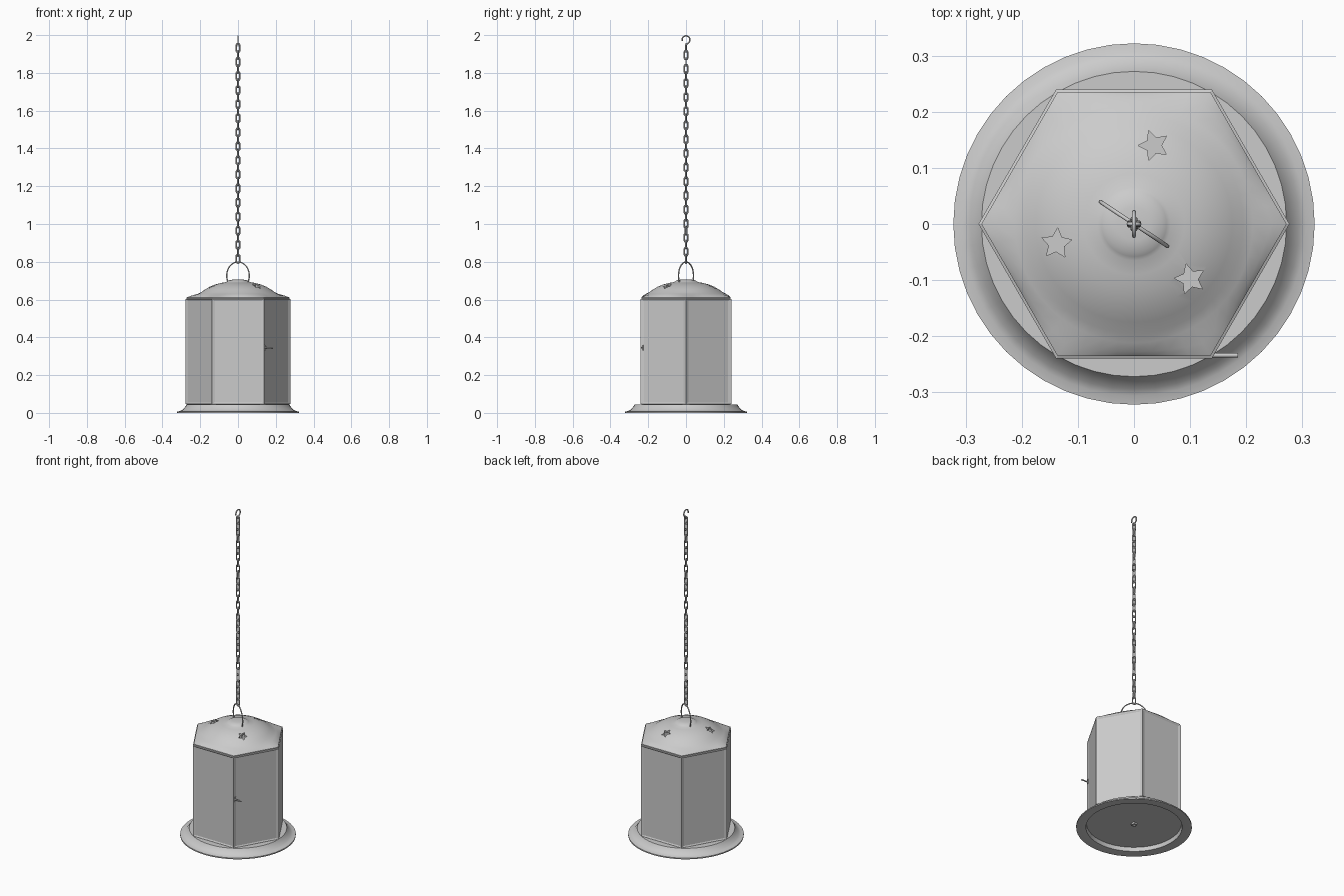
import bpy, bmesh, math, random
from mathutils import Vector, Matrix

random.seed(4)
if "Cube" in bpy.data.objects:
    bpy.data.objects.remove(bpy.data.objects["Cube"])

metal = bpy.data.materials.new("grey_metal")
GREY = (0.6, 0.6, 0.6, 1)
metal.use_nodes = True
metal.diffuse_color = GREY
metal.node_tree.nodes["Principled BSDF"].inputs["Base Color"].default_value = GREY

HEX = 0.272
TAU = math.tau


def add_object(name, data):
    obj = bpy.data.objects.new(name, data)
    bpy.context.scene.collection.objects.link(obj)
    data.materials.append(metal)
    return obj


def from_bmesh(name, bm):
    bmesh.ops.recalc_face_normals(bm, faces=bm.faces)
    mesh = bpy.data.meshes.new(name)
    bm.to_mesh(mesh)
    bm.free()
    return add_object(name, mesh)


def select_only(obj):
    bpy.ops.object.select_all(action="DESELECT")
    obj.select_set(True)
    bpy.context.view_layer.objects.active = obj


def smooth(obj, angle=35):
    select_only(obj)
    bpy.ops.object.shade_smooth_by_angle(angle=math.radians(angle))


def apply_modifier(obj, kind, **settings):
    mod = obj.modifiers.new(kind, kind)
    for key, value in settings.items():
        setattr(mod, key, value)
    select_only(obj)
    bpy.ops.object.modifier_apply(modifier=mod.name)


def bridge(bm, lower, upper):
    n = len(lower)
    for i in range(n):
        bm.faces.new((lower[i], lower[(i + 1) % n], upper[(i + 1) % n], upper[i]))


def lathe(name, profile, segments=48):
    """Spin an open profile that starts and ends on the axis."""
    bm = bmesh.new()
    rings = [[bm.verts.new((r * math.cos(TAU * i / segments), r * math.sin(TAU * i / segments), z))
              for i in range(segments)] for r, z in profile]
    for a, b in zip(rings, rings[1:]):
        bridge(bm, a, b)
    bmesh.ops.remove_doubles(bm, verts=bm.verts, dist=1e-5)
    obj = from_bmesh(name, bm)
    smooth(obj)
    return obj


def wire(name, points, radius, cyclic=False, smooth_path=True):
    """Round wire along a path."""
    curve = bpy.data.curves.new(name, "CURVE")
    curve.dimensions = "3D"
    curve.bevel_depth = radius
    curve.bevel_resolution = 2
    curve.use_fill_caps = True
    spline = curve.splines.new("POLY")
    spline.points.add(len(points) - 1)
    for p, co in zip(spline.points, points):
        p.co = (*co, 1)
    spline.use_cyclic_u = cyclic
    spline.use_smooth = smooth_path
    return add_object(name, curve)


# Flared base dish, hollow below, with a small nut under it
lathe("base_dish", [(0, 0.044), (0.272, 0.044), (0.278, 0.034), (0.294, 0.016), (0.306, 0.01),
                    (0.322, 0.007), (0.322, 0), (0.29, 0), (0.268, 0.002), (0.264, 0.026), (0, 0.026)])
lathe("base_nut", [(0, 0.03), (0.018, 0.03), (0.018, 0.016), (0.009, 0.016), (0.009, 0.02), (0, 0.02)], 6)

# Six-sided body with a sunk panel on every side
bm = bmesh.new()
low, high = ([bm.verts.new((0.268 * math.cos(TAU * i / 6), 0.268 * math.sin(TAU * i / 6), z))
              for i in range(6)] for z in (0.044, 0.606))
bridge(bm, low, high)
bmesh.ops.recalc_face_normals(bm, faces=bm.faces)
bmesh.ops.inset_individual(bm, faces=bm.faces[:], thickness=0.014, depth=-0.006)
body = from_bmesh("body_walls", bm)
apply_modifier(body, "SOLIDIFY", thickness=0.01, offset=-1)

# Roof: hexagonal rim that blends into a round dome with a raised cap
SEG = 48


def hex_radius(angle):
    return HEX * math.cos(math.pi / 6) / math.cos(angle % (math.pi / 3) - math.pi / 6)


dome = [(0.212, 0.630), (0.195, 0.639), (0.175, 0.653), (0.15, 0.668), (0.12, 0.680),
        (0.09, 0.688), (0.065, 0.692), (0.058, 0.696), (0.05, 0.701), (0.03, 0.705)]
bm = bmesh.new()
angles = [TAU * i / SEG for i in range(SEG)]


def ring(radius, z):
    return [bm.verts.new((radius(a) * math.cos(a), radius(a) * math.sin(a), z)) for a in angles]


rings = [ring(hex_radius, 0.604), ring(hex_radius, 0.611),
         ring(lambda a: 0.5 * hex_radius(a) + 0.11, 0.621)]
rings += [ring(lambda a, r=r: r, z) for r, z in dome]
for a, b in zip(rings, rings[1:]):
    bridge(bm, a, b)
bm.faces.new(rings[-1])
roof = from_bmesh("roof", bm)
apply_modifier(roof, "SOLIDIFY", thickness=0.012, offset=-1)

# Star openings through the roof
for x, y, turn in ((0.035, 0.14, 108), (-0.138, -0.035, 14), (0.1, -0.098, 105)):
    bm = bmesh.new()
    low, high = ([bm.verts.new((x + r * math.cos(t), y + r * math.sin(t), z))
                  for i in range(10)
                  for r, t in [((0.028, 0.014)[i % 2], math.radians(turn + 36 * i))]]
                 for z in (0.62, 0.75))
    bridge(bm, low, high)
    bm.faces.new(low)
    bm.faces.new(high)
    cutter = from_bmesh("star_cutter", bm)
    cutter.hide_render = True
    apply_modifier(roof, "BOOLEAN", object=cutter, operation="DIFFERENCE", solver="EXACT")
    bpy.data.objects.remove(cutter)
smooth(roof, 30)

# Door latch on the front left corner
latch = wire("door_latch", [(0.134, -0.234, 0.345), (0.150, -0.234, 0.345), (0.185, -0.234, 0.343)], 0.004)
wire("latch_plate", [(0.141, -0.229, 0.33), (0.141, -0.229, 0.36)], 0.004)

# Wire bail on the roof
across = Vector((0.83, -0.55, 0))
arc = [math.radians(-28 + 236 * i / 28) for i in range(29)]
wire("bail", [across * (0.072 * math.cos(t)) + Vector((0, 0, 0.727 + 0.072 * math.sin(t))) for t in arc], 0.0035)

# Chain of oval links, each turned a quarter from the last
LINKS, PITCH, START = 31, 0.0372, 0.816
link = None
for i in range(LINKS):
    if link is None:
        oval = [(0.0095 * math.cos(t), 0, 0.014 * (1 if math.sin(t) > 0 else -1) + 0.0095 * math.sin(t))
                for t in (TAU * (k + 0.5) / 16 for k in range(16))]
        link = wire("chain_link", oval, 0.0038, cyclic=True)
        obj = link
    else:
        obj = bpy.data.objects.new("chain_link", link.data)
        bpy.context.scene.collection.objects.link(obj)
    obj.location.z = START + PITCH * i
    obj.rotation_euler.z = math.radians(90 * (i % 2) + random.uniform(-22, 22))

# Hanging hook at the top of the chain
loop = [math.radians(195 - 255 * k / 18) for k in range(19)]
hook = [(0, 0.021 * math.cos(t), 1.975 + 0.021 * math.sin(t)) for t in loop]
wire("top_hook", hook + [(0, 0.002, 1.948), (0, 0, 1.94)], 0.0038)
